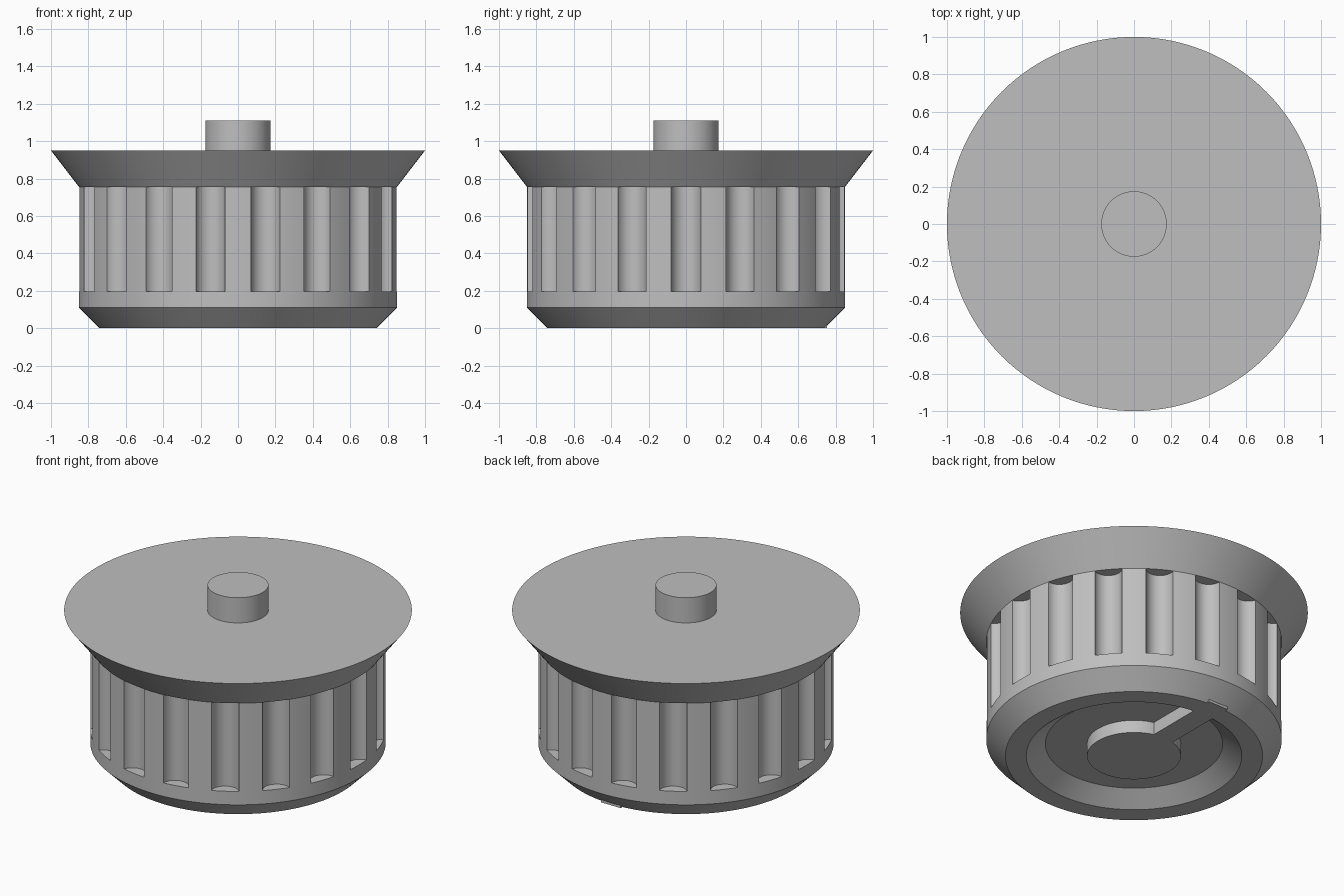
import bpy, bmesh, math
from mathutils import Matrix, Vector

cube = bpy.data.objects.get("Cube")
if cube:
    bpy.data.objects.remove(cube, do_unlink=True)

grey = bpy.data.materials.new("plain grey")
grey.use_nodes = True
colour = (0.52, 0.52, 0.52, 1)
grey.diffuse_color = colour
grey.node_tree.nodes["Principled BSDF"].inputs["Base Color"].default_value = colour


def add_object(name, bm):
    bmesh.ops.recalc_face_normals(bm, faces=bm.faces)
    mesh = bpy.data.meshes.new(name)
    bm.to_mesh(mesh)
    bm.free()
    mesh.materials.append(grey)
    obj = bpy.data.objects.new(name, mesh)
    bpy.context.collection.objects.link(obj)
    return obj


def lathe(name, profile, steps=128):
    bm = bmesh.new()
    verts = [bm.verts.new((r, 0, z)) for r, z in profile]
    edges = [bm.edges.new(pair) for pair in zip(verts, verts[1:])]
    bmesh.ops.spin(bm, geom=verts + edges, cent=(0, 0, 0), axis=(0, 0, 1),
                   angle=math.tau, steps=steps)
    bmesh.ops.remove_doubles(bm, verts=bm.verts, dist=0.0001)
    return add_object(name, bm)


# Turned body: underside boss, dished recess, chamfered drum, flared flange, top stub
RECESS = 0.08
body = lathe("knob_body", [
    (0, 0), (0.27, 0), (0.27, RECESS), (0.51, RECESS), (0.62, 0), (0.74, 0),
    (0.85, 0.11), (0.85, 0.755), (1.0, 0.95), (0.175, 0.95), (0.175, 1.11), (0, 1.11)])

# Grip flutes: a ring of round cutters
FLUTES, LOW, HIGH = 18, 0.195, 0.755
bm = bmesh.new()
for i in range(FLUTES):
    spot = Matrix.Rotation(math.tau * i / FLUTES, 4, 'Z') @ Vector((0.86, 0, (LOW + HIGH) / 2))
    bmesh.ops.create_cone(bm, cap_ends=True, segments=32, radius1=0.081, radius2=0.081,
                          depth=HIGH - LOW, matrix=Matrix.Translation(spot))
cutter = add_object("flute_cutter", bm)
cutter.hide_render = True
cut = body.modifiers.new("flutes", 'BOOLEAN')
cut.operation = 'DIFFERENCE'
cut.solver = 'EXACT'
cut.object = cutter
bpy.context.view_layer.objects.active = body
bpy.ops.object.modifier_apply(modifier=cut.name)
bpy.data.objects.remove(cutter, do_unlink=True)

bpy.ops.object.select_all(action='DESELECT')
body.select_set(True)
bpy.ops.object.shade_smooth_by_angle(angle=math.radians(25))

# Radial rib on the underside, from the boss to just past the rim at the back
START, END, TALL = 0.2, 0.755, 0.09
bm = bmesh.new()
bmesh.ops.create_cube(bm, size=1, matrix=Matrix.Translation((0, (START + END) / 2, TALL / 2))
                      @ Matrix.Diagonal((0.14, END - START, TALL, 1)))
add_object("underside_rib", bm)
